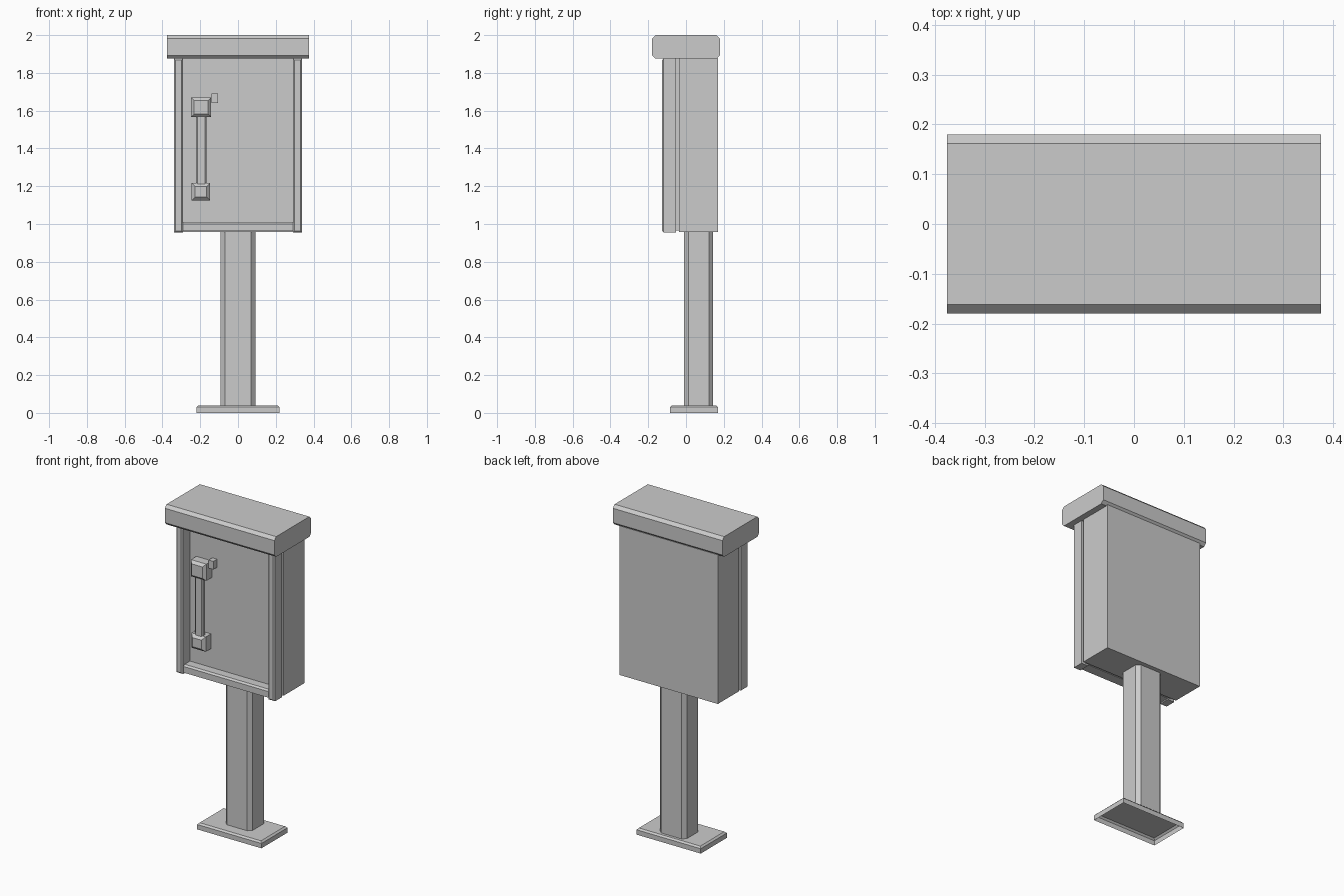
import bpy, bmesh
from mathutils import Vector

cube = bpy.data.objects.get("Cube")
if cube:
    bpy.data.objects.remove(cube, do_unlink=True)

# Single painted-metal colour
GREY = (0.6, 0.6, 0.6, 1.0)
metal = bpy.data.materials.new("grey metal")
metal.use_nodes = True
metal.diffuse_color = GREY
metal.node_tree.nodes["Principled BSDF"].inputs["Base Color"].default_value = GREY


def box(name, x, y, z, chamfer=0.0, pick=None, open_bottom=False):
    """Box spanning three ranges; edges accepted by pick(direction, offset) are chamfered."""
    size = Vector((x[1] - x[0], y[1] - y[0], z[1] - z[0]))
    centre = Vector((sum(x), sum(y), sum(z))) / 2
    bm = bmesh.new()
    bmesh.ops.create_cube(bm, size=1)
    for v in bm.verts:
        v.co = v.co * size
    if chamfer:
        edges = []
        for e in bm.edges:
            along = (e.verts[1].co - e.verts[0].co).normalized()
            offset = (e.verts[0].co + e.verts[1].co) / 2
            if pick is None or pick(along, offset):
                edges.append(e)
        bmesh.ops.bevel(bm, geom=edges, offset=chamfer, segments=1, affect='EDGES')
    if open_bottom:
        under = [f for f in bm.faces if f.normal.z < -0.9]
        bmesh.ops.delete(bm, geom=under, context='FACES')
    mesh = bpy.data.meshes.new(name)
    bm.to_mesh(mesh)
    bm.free()
    mesh.materials.append(metal)
    obj = bpy.data.objects.new(name, mesh)
    obj.location = centre
    bpy.context.collection.objects.link(obj)
    return obj


# Edge rules for chamfers
def along_x(d, o): return abs(d.x) > 0.9
def along_z(d, o): return abs(d.z) > 0.9
def front(d, o): return abs(d.y) < 0.1 and o.y < -1e-4
def top(d, o): return abs(d.z) < 0.1 and o.z > 1e-4
def front_top(d, o): return along_x(d, o) and front(d, o) and top(d, o)


# Foot plate, open underneath, and post
box("foot_plate", (-0.22, 0.22), (-0.085, 0.17), (0, 0.04), 0.01, top, open_bottom=True)
box("pole", (-0.092, 0.092), (-0.01, 0.143), (0.04, 0.96), 0.022, along_z)

# Cabinet and roof
box("cabinet_body", (-0.337, 0.337), (-0.037, 0.17), (0.957, 1.88))
box("roof", (-0.375, 0.375), (-0.18, 0.18), (1.875, 2.0), 0.018, along_x)

# Door: recessed panel, side posts and bottom rail
box("door_panel", (-0.31, 0.31), (-0.053, -0.037), (0.965, 1.875))
for side, s in (("left", 1), ("right", -1)):
    xs = sorted((0.292 * s, 0.338 * s))
    box(side + "_door_post", xs, (-0.127, -0.053), (0.955, 1.875), 0.008, front)
box("bottom_door_rail", (-0.292, 0.292), (-0.115, -0.053), (0.962, 1.01), 0.01, front_top)

# Handle: two mounts, grip and lock button
box("upper_handle_mount", (-0.248, -0.142), (-0.122, -0.053), (1.567, 1.67), 0.016, front)
box("lower_handle_mount", (-0.245, -0.148), (-0.122, -0.053), (1.125, 1.217), 0.018, front)
box("handle_grip", (-0.223, -0.168), (-0.108, -0.075), (1.2, 1.58), 0.008, along_z)
box("lock_button", (-0.139, -0.106), (-0.09, -0.053), (1.64, 1.69))
